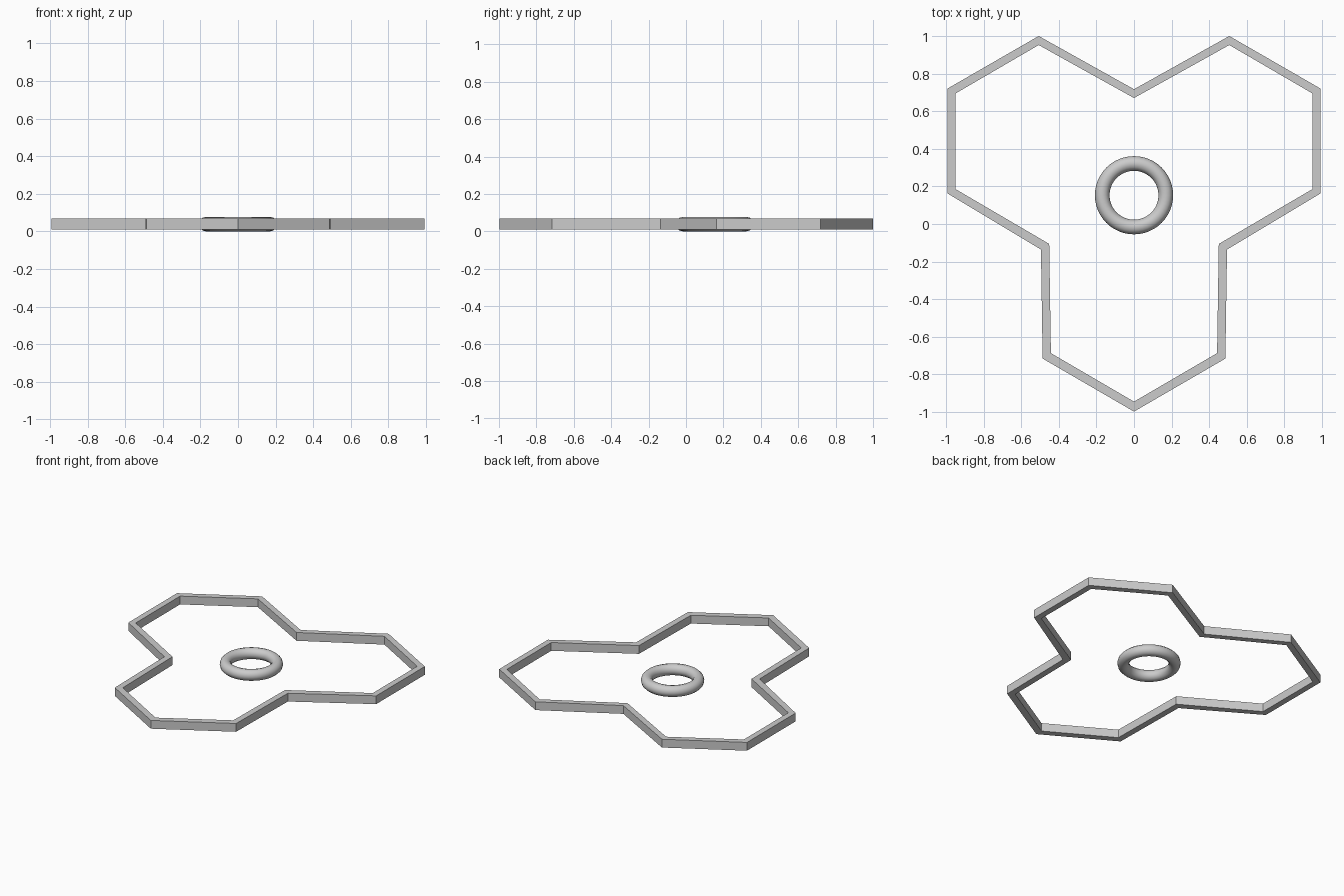
import bpy, bmesh, math

if "Cube" in bpy.data.objects:
    bpy.data.objects.remove(bpy.data.objects["Cube"])

# Right half of the frame outline, top notch to bottom tip: (outer, inner)
HALF = [
    ((0.0, 0.717), (0.0, 0.67)),
    ((0.507, 1.0), (0.507, 0.952)),
    ((0.993, 0.72), (0.95, 0.694)),
    ((0.993, 0.163), (0.95, 0.186)),
    ((0.495, -0.136), (0.451, -0.106)),
    ((0.486, -0.716), (0.442, -0.687)),
    ((0.0, -0.998), (0.0, -0.945)),
]
MIRRORED = [tuple((-x, y) for x, y in pair) for pair in HALF[-2:0:-1]]
LOOP = HALF + MIRRORED
Z_LOW, Z_HIGH = 0.01, 0.07

# Three-lobed frame: a square-section band swept around the outline
bm = bmesh.new()
rings = []
for outer, inner in LOOP:
    rings.append([bm.verts.new((*outer, Z_LOW)), bm.verts.new((*outer, Z_HIGH)),
                  bm.verts.new((*inner, Z_HIGH)), bm.verts.new((*inner, Z_LOW))])
for i, a in enumerate(rings):
    b = rings[(i + 1) % len(rings)]
    for j in range(4):
        k = (j + 1) % 4
        bm.faces.new((a[j], b[j], b[k], a[k]))
bmesh.ops.recalc_face_normals(bm, faces=bm.faces)
mesh = bpy.data.meshes.new("outline_frame")
bm.to_mesh(mesh)
bm.free()
bpy.context.collection.objects.link(bpy.data.objects.new("outline_frame", mesh))

# Centre ring
bpy.ops.mesh.primitive_torus_add(location=(0, 0.153, 0.039), major_radius=0.169,
                                 minor_radius=0.039, major_segments=48, minor_segments=12)
ring = bpy.context.object
ring.name = "centre_ring"
bpy.ops.object.shade_smooth_by_angle(angle=math.radians(40))
